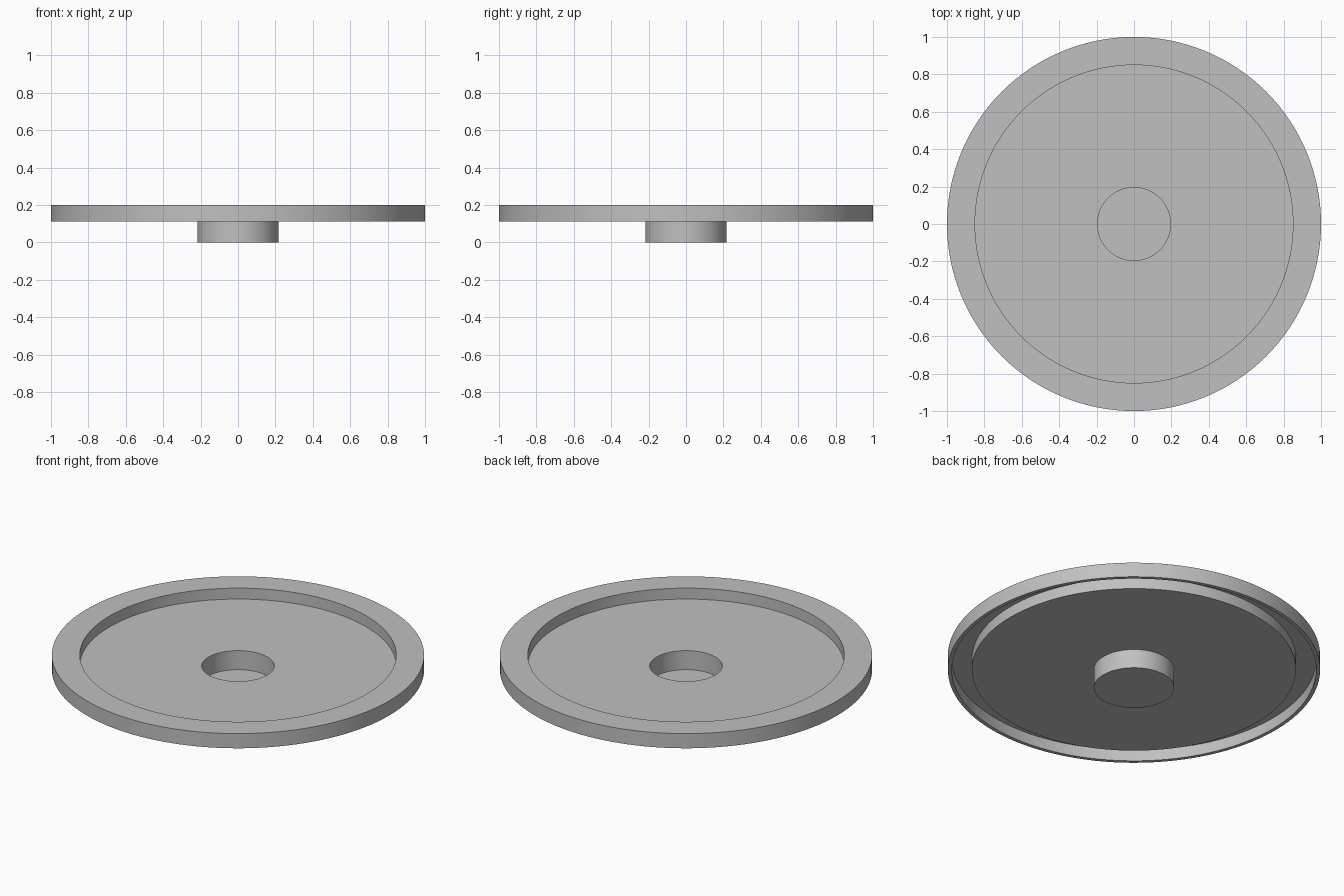
import bpy
import bmesh
import math

cube = bpy.data.objects.get("Cube")
if cube:
    bpy.data.objects.remove(cube, do_unlink=True)

# Plain grey finish
grey = bpy.data.materials.new("plain_grey")
grey.use_nodes = True
colour = (0.527, 0.527, 0.527, 1)
grey.diffuse_color = colour
grey.node_tree.nodes["Principled BSDF"].inputs["Base Color"].default_value = colour

# Main dimensions: wall thickness, radii and heights
wall = 0.021
rim_r, recess_r, hub_r = 1.0, 0.85, 0.195
rim_top, skirt_bottom, floor_top = 0.199, 0.112, 0.134

# Upper surface from the axis outwards, then the underside back to the axis
profile = [
    (0, wall), (hub_r, wall), (hub_r, floor_top),
    (recess_r, floor_top), (recess_r, rim_top),
    (rim_r, rim_top), (rim_r, skirt_bottom),
    (rim_r - wall, skirt_bottom), (rim_r - wall, rim_top - wall),
    (recess_r + wall, rim_top - wall), (recess_r + wall, floor_top - wall),
    (hub_r + wall, floor_top - wall), (hub_r + wall, 0), (0, 0),
]


def lathe(name, points, steps=128):
    """Revolve an (r, z) profile about the z axis."""
    bm = bmesh.new()
    verts = [bm.verts.new((r, 0, z)) for r, z in points]
    edges = [bm.edges.new(pair) for pair in zip(verts, verts[1:])]
    bmesh.ops.spin(bm, geom=verts + edges, cent=(0, 0, 0), axis=(0, 0, 1),
                   angle=math.tau, steps=steps)
    bmesh.ops.remove_doubles(bm, verts=bm.verts, dist=0.0001)
    bmesh.ops.recalc_face_normals(bm, faces=bm.faces)
    mesh = bpy.data.meshes.new(name)
    bm.to_mesh(mesh)
    bm.free()
    mesh.materials.append(grey)
    obj = bpy.data.objects.new(name, mesh)
    bpy.context.collection.objects.link(obj)
    return obj


# Thin round dish with a hollow rim and a cup-shaped hub
dish = lathe("round_dish", profile)
bpy.ops.object.select_all(action="DESELECT")
dish.select_set(True)
bpy.context.view_layer.objects.active = dish
bpy.ops.object.shade_smooth_by_angle(angle=math.radians(30))
